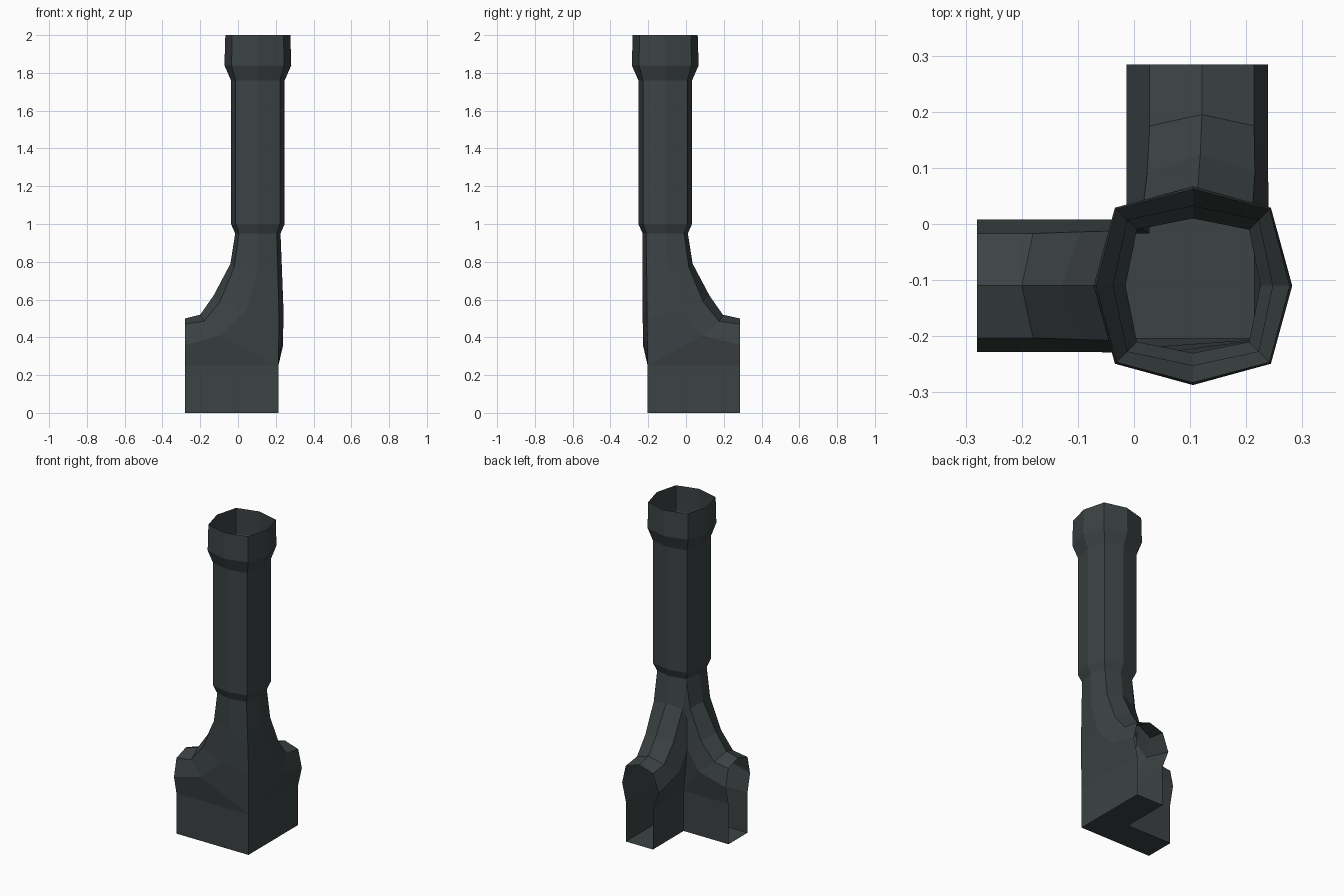
import bpy, bmesh
from math import cos, sin, pi

if "Cube" in bpy.data.objects:
    bpy.data.objects.remove(bpy.data.objects["Cube"])

CX, CY = 0.105, -0.11          # axis of the upright pipe

metal = bpy.data.materials.new("dark_metal")
metal.diffuse_color = (0.045, 0.055, 0.057, 1)
metal.use_nodes = True
metal.node_tree.nodes["Principled BSDF"].inputs["Base Color"].default_value = metal.diffuse_color


def finish(name, bm):
    bmesh.ops.remove_doubles(bm, verts=bm.verts, dist=0.0005)
    bmesh.ops.dissolve_degenerate(bm, edges=bm.edges, dist=0.0001)
    bmesh.ops.recalc_face_normals(bm, faces=bm.faces)
    me = bpy.data.meshes.new(name)
    bm.to_mesh(me)
    bm.free()
    me.materials.append(metal)
    ob = bpy.data.objects.new(name, me)
    bpy.context.collection.objects.link(ob)
    return ob


def face(bm, pts):
    # skip repeated corners so collapsed quads become triangles
    uniq = []
    for p in pts:
        if all(sum((a - b) ** 2 for a, b in zip(p, q)) > 1e-8 for q in uniq):
            uniq.append(p)
    if len(uniq) > 2:
        bm.faces.new([bm.verts.new(p) for p in uniq])


# Upright pipe: open octagonal shaft with collar (z, flat-axis radius, diagonal offset)
rings = [(0.95, 0.12, 0.10), (1.0, 0.142, 0.117), (1.76, 0.142, 0.117),
         (1.84, 0.177, 0.139), (2.0, 0.172, 0.136)]
bm = bmesh.new()


def ring_point(ring, k):
    z, axis, diag = ring
    r = axis if k % 2 == 0 else diag * 2 ** 0.5
    return (CX + r * cos(k * pi / 4), CY + r * sin(k * pi / 4), z)


for a, b in zip(rings, rings[1:]):
    for k in range(8):
        face(bm, [ring_point(a, k), ring_point(a, k + 1),
                  ring_point(b, k + 1), ring_point(b, k)])
finish("upright_pipe", bm)

# Corner base: two mirrored elbows; each line runs from neck to open end as (outward, z)
corner = [(-.10, .95), (-.098, .75), (-.096, .5), (-.093, .25), (.385, .25)]
bulge = [(0, .95), (.01, .75), (.08, .54), (.2, .41), (.385, .36)]
shoulder = [(.10, .95), (.125, .77), (.2, .59), (.285, .485), (.385, .47)]
ridge = [(.12, .95), (.145, .79), (.235, .62), (.305, .52), (.385, .5)]
inner_bulge = [(.10, .95), (.11, .72), (.118, .53), (.2, .41), (.385, .36)]
inner_low = [(.10, .95), (.11, .72), (.118, .53), (.093, .25), (.385, .25)]
w_edge = [.10, .098, .096, .093, .093]
w_mid = [.12, .12, .12, .118, .118]
w_in = [.10, .11, .118, .118, .118]
w_low = [.10, .11, .118, .093, .093]


def line(uz, widths, sign):
    return [(u, sign * w, z) for (u, z), w in zip(uz, widths)]


lines = [line(corner, w_edge, 1), line(bulge, w_mid, 1), line(shoulder, w_edge, 1),
         line(ridge, [0] * 5, 1), line(shoulder, w_edge, -1),
         line(inner_bulge, w_in, -1), line(inner_low, w_low, -1)]


def place(p, side):
    u, v, z = p
    if side == 0:
        x, y = CX - u, CY - v
    else:
        x, y = CX + v, CY + u * (1.025 if u > 0.38 else 1)
    if x > -0.001:                       # rear arm sits slightly outboard of the shaft
        x += 0.016 * max(0, min(1, (0.95 - z) / 0.4))
    return (x, y, z)


bm = bmesh.new()
for side in (0, 1):
    def put(pts):
        face(bm, [place(p, side) for p in pts])
    # elbow skin
    for a, b in zip(lines, lines[1:]):
        for i in range(4):
            put([a[i], a[i + 1], b[i + 1], b[i]])
    # straight lower walls and floor
    for ln in (lines[0], lines[-1]):
        p, q = ln[3], ln[4]
        put([p, q, (q[0], q[1], 0), (p[0], p[1], 0)])
    put([(-.093, .093, 0), (.385, .093, 0), (.385, -.093, 0), (.093, -.093, 0)])
finish("corner_base", bm)
